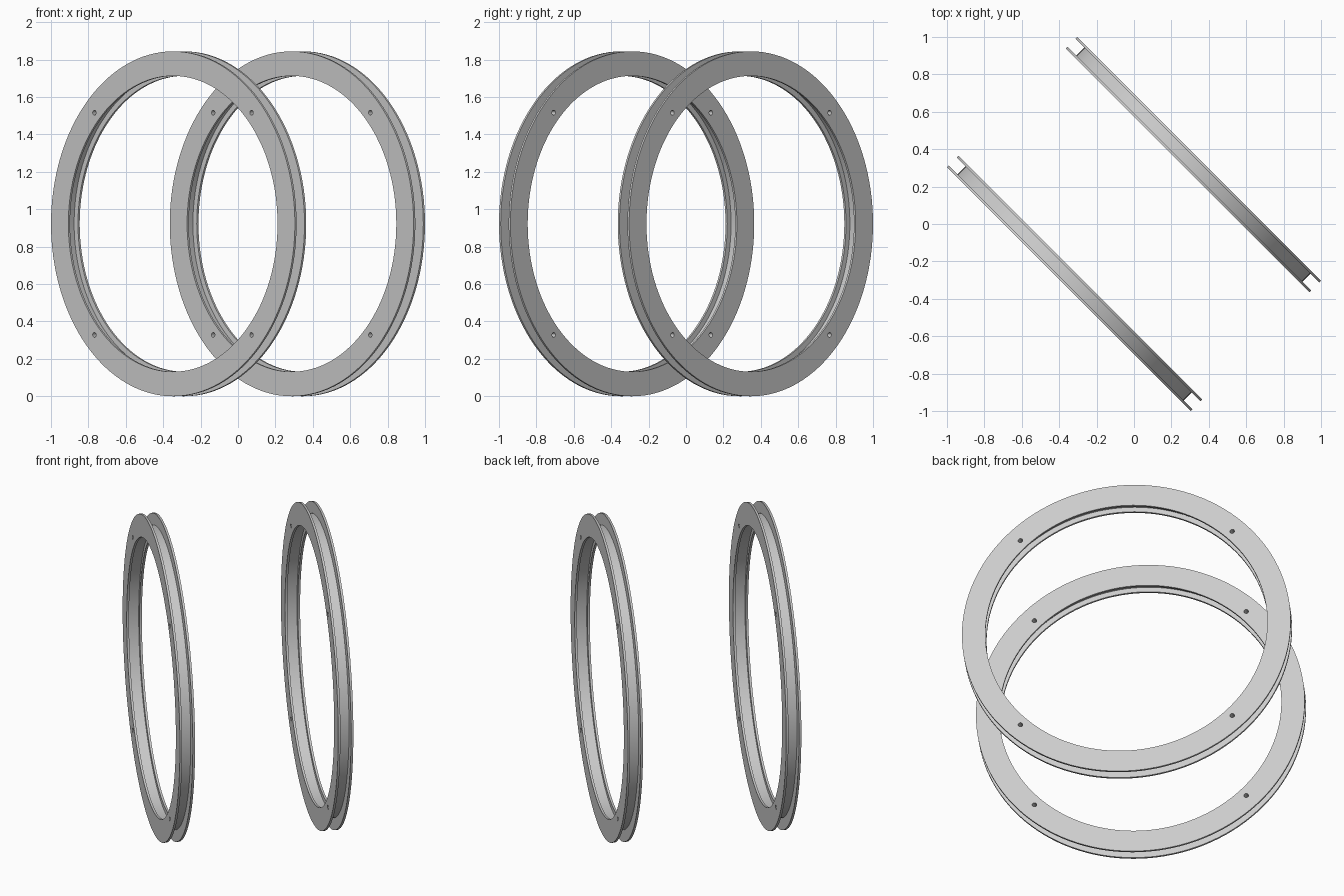
import bpy, bmesh, math
from mathutils import Matrix, Vector

if "Cube" in bpy.data.objects:
    bpy.data.objects.remove(bpy.data.objects["Cube"])

R_OUT, R_IN = 0.922, 0.791          # flange radii
WEB_OUT, WEB_IN = 0.855, 0.82       # web radii
HALF, THICK = 0.043, 0.013          # half width of the ring, flange thickness
OFFSET = 0.449                      # distance of each ring from the middle
HOLE_R, HOLE_AT = 0.013, 0.84       # bolt holes
SEGMENTS = 128

grey = bpy.data.materials.new("light grey metal")
grey.diffuse_color = (0.6, 0.6, 0.6, 1)
grey.use_nodes = True
grey.node_tree.nodes["Principled BSDF"].inputs["Base Color"].default_value = grey.diffuse_color


def ring_frame(offset):
    """Ring axis lies along the horizontal diagonal, ring stands upright."""
    along = Vector((1, -1, 0)).normalized()
    up = Vector((0, 0, 1))
    axis = along.cross(up)
    m = Matrix((along, up, axis)).transposed().to_4x4()
    m.translation = axis * offset + Vector((0, 0, R_OUT))
    return m


def make_object(name, bm, frame):
    bmesh.ops.recalc_face_normals(bm, faces=bm.faces)
    mesh = bpy.data.meshes.new(name)
    bm.to_mesh(mesh)
    bm.free()
    mesh.materials.append(grey)
    obj = bpy.data.objects.new(name, mesh)
    obj.matrix_world = frame
    bpy.context.collection.objects.link(obj)
    return obj


def flanged_ring(name, frame):
    """Revolve an H-shaped section: two flanges joined by a web."""
    inner = HALF - THICK
    section = [(R_IN, -HALF), (R_OUT, -HALF), (R_OUT, -inner), (WEB_OUT, -inner),
               (WEB_OUT, inner), (R_OUT, inner), (R_OUT, HALF), (R_IN, HALF),
               (R_IN, inner), (WEB_IN, inner), (WEB_IN, -inner), (R_IN, -inner)]
    bm = bmesh.new()
    loops = []
    for i in range(SEGMENTS):
        a = 2 * math.pi * i / SEGMENTS
        loops.append([bm.verts.new((r * math.cos(a), r * math.sin(a), h)) for r, h in section])
    n = len(section)
    for i in range(SEGMENTS):
        p, q = loops[i], loops[(i + 1) % SEGMENTS]
        for j in range(n):
            k = (j + 1) % n
            bm.faces.new((p[j], p[k], q[k], q[j]))
    return make_object(name, bm, frame)


def hole_cutter(name, frame):
    """Four drill pins on the diagonals."""
    bm = bmesh.new()
    for i in range(4):
        a = math.pi / 4 + i * math.pi / 2
        pos = Vector((HOLE_AT * math.cos(a), HOLE_AT * math.sin(a), 0))
        bmesh.ops.create_cone(bm, cap_ends=True, segments=20, radius1=HOLE_R, radius2=HOLE_R,
                              depth=4 * HALF, matrix=Matrix.Translation(pos))
    obj = make_object(name, bm, frame)
    obj.hide_render = True
    return obj


for label, side in (("front", -1), ("back", 1)):
    frame = ring_frame(side * OFFSET)
    ring = flanged_ring(label + "_ring", frame)
    cutter = hole_cutter(label + "_hole_cutter", frame)
    drill = ring.modifiers.new("bolt holes", 'BOOLEAN')
    drill.operation = 'DIFFERENCE'
    drill.solver = 'EXACT'
    drill.object = cutter
    bpy.ops.object.select_all(action='DESELECT')
    ring.select_set(True)
    bpy.context.view_layer.objects.active = ring
    bpy.ops.object.modifier_apply(modifier=drill.name)
    bpy.data.objects.remove(cutter)
    bpy.ops.object.shade_smooth_by_angle(angle=math.radians(30))
